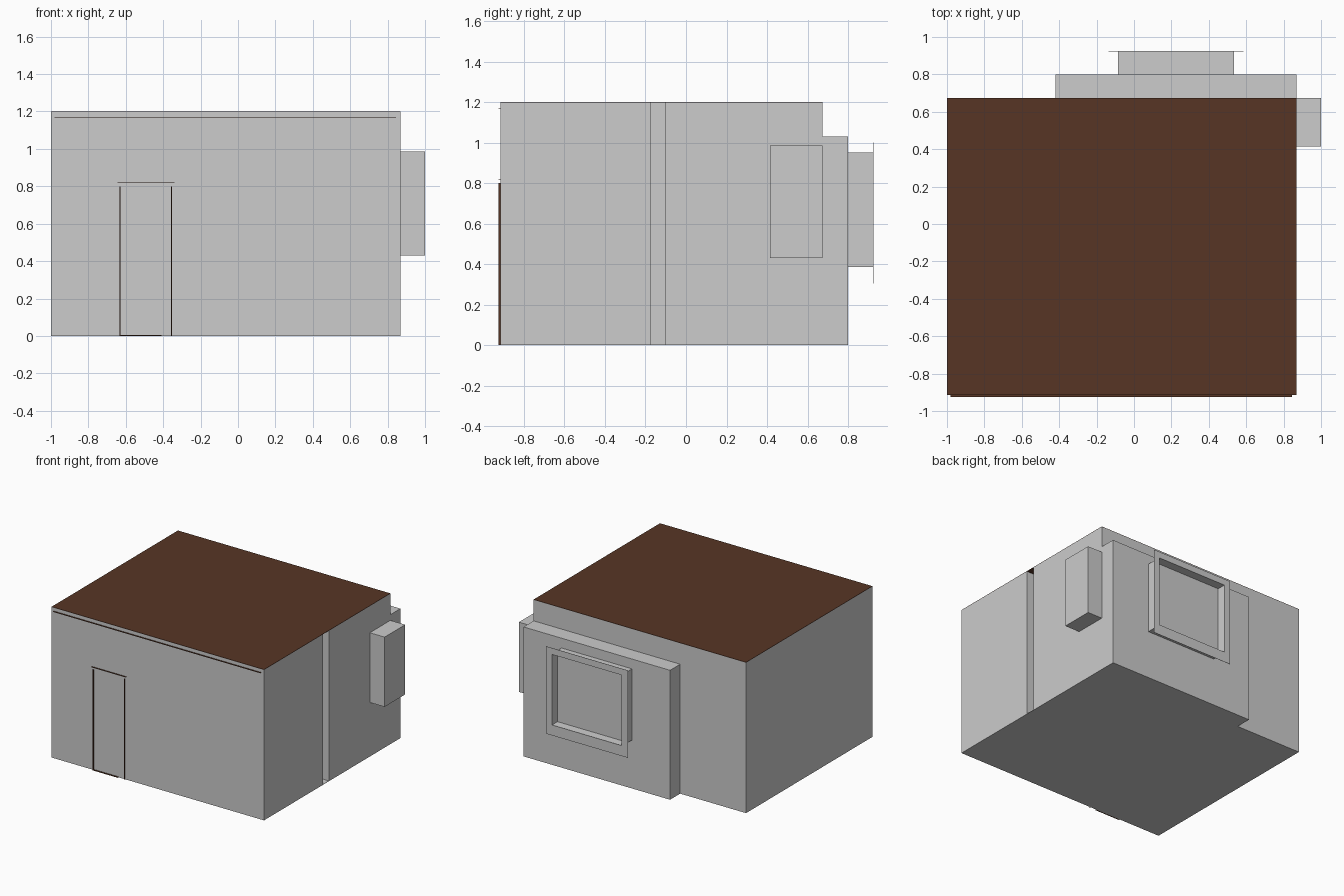
import bpy, bmesh

if "Cube" in bpy.data.objects:
    bpy.data.objects.remove(bpy.data.objects["Cube"])


def material(name, rgb):
    m = bpy.data.materials.new(name)
    m.diffuse_color = (*rgb, 1.0)
    m.use_nodes = True
    m.node_tree.nodes["Principled BSDF"].inputs["Base Color"].default_value = m.diffuse_color
    return m


GREY = material("light_grey", (0.604, 0.604, 0.604))
BROWN = material("dark_brown", (0.095, 0.036, 0.018))


def finish(name, bm, mat):
    bmesh.ops.recalc_face_normals(bm, faces=bm.faces)
    me = bpy.data.meshes.new(name)
    bm.to_mesh(me)
    bm.free()
    me.materials.append(mat)
    ob = bpy.data.objects.new(name, me)
    bpy.context.collection.objects.link(ob)
    return ob


def prism_bm(outline, z0, z1):
    """Extrude a plan outline from z0 to z1."""
    bm = bmesh.new()
    face = bm.faces.new([bm.verts.new((x, y, z0)) for x, y in outline])
    top = bmesh.ops.extrude_face_region(bm, geom=[face])["geom"]
    verts = [v for v in top if isinstance(v, bmesh.types.BMVert)]
    bmesh.ops.translate(bm, verts=verts, vec=(0, 0, z1 - z0))
    bmesh.ops.recalc_face_normals(bm, faces=bm.faces)
    return bm


def box_bm(x, y, z):
    return prism_bm([(x[0], y[0]), (x[1], y[0]), (x[1], y[1]), (x[0], y[1])], *z)


def box(name, x, y, z, mat=GREY):
    return finish(name, box_bm(x, y, z), mat)


# Main walls, with a deep narrow slot in the right side
L, R, F, B = -1.0, 0.87, -0.915, 0.673
TOP = 1.198
finish("house_walls", prism_bm([
    (L, F), (R, F), (R, -0.175), (0.56, -0.175),
    (0.56, -0.10), (R, -0.10), (R, B), (L, B)], 0, TOP), GREY)
box("slot_floor", (0.56, R), (-0.175, -0.10), (0, 0.003))

# Thin flat roof
box("roof", (L, R), (F, B), (TOP, 1.2), BROWN)

# Back bay and side cabinet
box("back_bay", (-0.42, R), (B, 0.80), (0, 1.03))
box("side_cabinet", (R, 1.0), (0.415, B), (0.43, 0.985))

# Window box with a recessed pane
wx, wz = (-0.085, 0.535), (0.385, 0.952)
bm = box_bm(wx, (0.80, 0.924), wz)
bm.faces.ensure_lookup_table()
pane = max(bm.faces, key=lambda f: f.calc_center_median().y)
bmesh.ops.inset_region(bm, faces=[pane], thickness=0.003)
bmesh.ops.translate(bm, verts=list(pane.verts), vec=(0, -0.07, 0))
finish("window_box", bm, GREY)

# Flat window surround: a thin plate with the opening cut out
ox, oz = (-0.135, 0.585), (0.305, 1.0)
plate = (0.923, 0.925)
for side, x, z in (
        ("left", (ox[0], wx[0] + 0.003), oz),
        ("right", (wx[1] - 0.003, ox[1]), oz),
        ("bottom", (wx[0] + 0.003, wx[1] - 0.003), (oz[0], wz[0] + 0.003)),
        ("top", (wx[0] + 0.003, wx[1] - 0.003), (wz[1] - 0.003, oz[1]))):
    box("window_surround_" + side, x, plate, z)

# Door outline and the thin line below the eaves
trim = (-0.925, F)
for name, x, z in (
        ("door_post_left", (-0.633, -0.627), (0, 0.80)),
        ("door_post_right", (-0.358, -0.352), (0, 0.80)),
        ("door_threshold", (-0.63, -0.41), (0, 0.005)),
        ("door_lintel", (-0.645, -0.34), (0.818, 0.820)),
        ("eaves_line", (-0.98, 0.845), (1.168, 1.171))):
    box(name, x, trim, z, BROWN)
